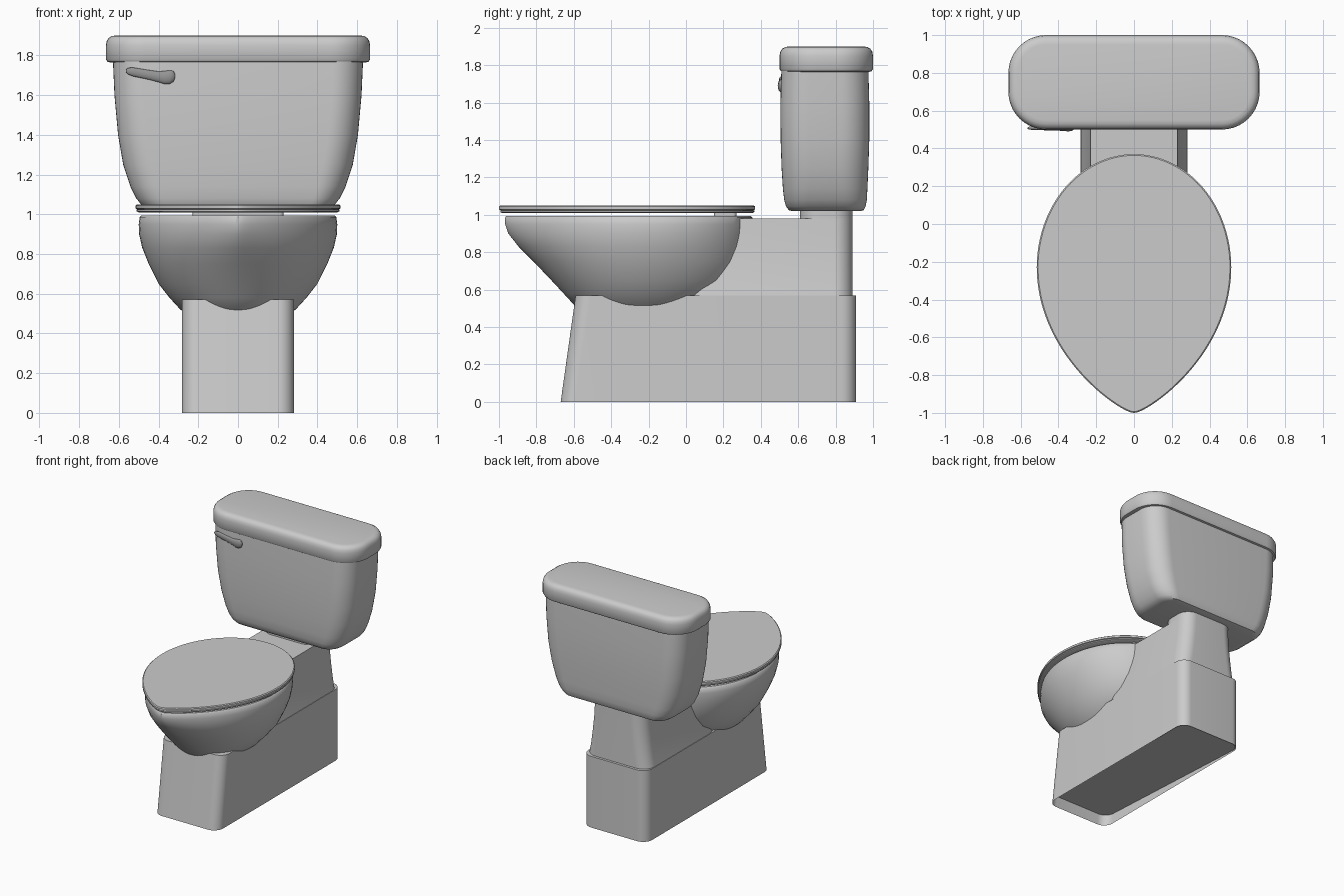
import bpy, bmesh
from math import sin, cos, pi, radians


def loft(name, rings, cap_start=True, cap_end=True, loop=False):
    """Skin a stack of equal-length point rings."""
    bm = bmesh.new()
    vs = [[bm.verts.new(p) for p in ring] for ring in rings]
    n = len(vs[0])
    pairs = list(zip(vs, vs[1:])) + ([(vs[-1], vs[0])] if loop else [])
    for a, b in pairs:
        for i in range(n):
            j = (i + 1) % n
            bm.faces.new((a[i], a[j], b[j], b[i]))
    if cap_start and not loop:
        bm.faces.new(vs[0][::-1])
    if cap_end and not loop:
        bm.faces.new(vs[-1])
    bmesh.ops.recalc_face_normals(bm, faces=bm.faces)
    me = bpy.data.meshes.new(name)
    bm.to_mesh(me)
    bm.free()
    me.shade_smooth()
    me.set_sharp_from_angle(angle=radians(40))
    ob = bpy.data.objects.new(name, me)
    bpy.context.collection.objects.link(ob)
    return ob


def rrect(z, hx, y0, y1, r, n=10):
    """Horizontal rounded rectangle."""
    pts = []
    for k, (cx, cy) in enumerate([(hx - r, y1 - r), (r - hx, y1 - r),
                                  (r - hx, y0 + r), (hx - r, y0 + r)]):
        for i in range(n + 1):
            a = k * pi / 2 + i * pi / 2 / n
            pts.append((cx + r * cos(a), cy + r * sin(a), z))
    return pts


def egg(z, hx, yf, yb, q=0.3, ym=-0.23, n=96):
    """Horizontal egg: elliptical back, front tapered by q with a round tip."""
    pts = []
    for i in range(n):
        a = 2 * pi * i / n
        c, s = cos(a), sin(a)
        x = c if s >= 0 else c * ((c * c + 0.04) / 1.04) ** q
        pts.append((hx * x, ym + s * (yb - ym if s >= 0 else ym - yf), z))
    return pts


# Pedestal base, with a recessed underside tilting up to the front
loft("pedestal_base", [rrect(0, 0.282, -0.67, 0.91, 0.08),
                       rrect(0.57, 0.282, -0.59, 0.91, 0.08)],
     cap_start=False)
loft("base_underside", [[(x, y, 0.005 + 0.05 * (0.9 - y) + dz)
                         for x, y, _ in rrect(0, 0.278, -0.655, 0.905, 0.08)]
                        for dz in (0, 0.01)])

# Neck flaring down to the base, and raised tank support
neck = [(0.56, 0.28), (0.64, 0.265), (0.75, 0.25), (0.87, 0.237), (0.98, 0.23)]
loft("neck", [rrect(z, hx, 0.0, 0.89, 0.1) for z, hx in neck])
loft("tank_support", [rrect(z, 0.23, 0.61, 0.89, 0.1) for z in (0.93, 1.03)])

# Bowl: outer skin, rim, then inner basin
bowl = [(0.43, 0.08, -0.35, -0.10, 0), (0.46, 0.20, -0.47, 0.03, 0),
        (0.52, 0.29, -0.60, 0.14, 0), (0.58, 0.345, -0.655, 0.22, 0.02),
        (0.65, 0.40, -0.72, 0.29, 0.05), (0.75, 0.45, -0.815, 0.33, 0.1),
        (0.83, 0.482, -0.895, 0.347, 0.18), (0.90, 0.498, -0.95, 0.355, 0.25),
        (0.95, 0.50, -0.967, 0.357), (0.985, 0.495, -0.968, 0.355),
        (0.995, 0.485, -0.96, 0.345),
        (0.995, 0.36, -0.76, 0.16), (0.93, 0.35, -0.74, 0.15),
        (0.75, 0.28, -0.60, 0.07), (0.60, 0.12, -0.38, -0.10)]
loft("bowl", [egg(*b) for b in bowl])

# Hinge block joining the seat to the bowl
loft("hinge_block", [rrect(z, 0.23, 0.15, 0.27, 0.02) for z in (0.97, 1.015)])

# Seat ring and lid
loft("seat", [egg(1.01, 0.50, -0.985, 0.355), egg(1.015, 0.51, -0.993, 0.365),
              egg(1.023, 0.51, -0.993, 0.365), egg(1.026, 0.50, -0.985, 0.355),
              egg(1.026, 0.34, -0.74, 0.14), egg(1.01, 0.34, -0.74, 0.14)],
     loop=True)
loft("seat_lid", [egg(1.024, 0.505, -0.99, 0.36), egg(1.029, 0.515, -1.0, 0.37),
                  egg(1.044, 0.515, -1.0, 0.37), egg(1.05, 0.508, -0.993, 0.363)])

# Tank, flaring upward
tank = [(1.02, 0.42, 0.57, 0.93, 0.08), (1.025, 0.455, 0.55, 0.95, 0.10),
        (1.045, 0.485, 0.535, 0.96, 0.12), (1.08, 0.512, 0.525, 0.967, 0.13),
        (1.14, 0.542, 0.518, 0.97, 0.14), (1.25, 0.578, 0.511, 0.975, 0.15),
        (1.40, 0.604, 0.506, 0.98, 0.15), (1.60, 0.622, 0.505, 0.98, 0.15),
        (1.78, 0.63, 0.51, 0.975, 0.15)]
loft("tank", [rrect(*t) for t in tank])

# Tank lid with softened edges
lid = [(1.765, 0.02), (1.768, 0.008), (1.78, 0), (1.85, 0), (1.872, 0.004),
       (1.888, 0.014), (1.897, 0.03), (1.90, 0.05)]
loft("tank_lid", [rrect(z, 0.665 - d, 0.5 + d, 1.0 - d, 0.2 - d) for z, d in lid])

# Flush handle: tapered lever with a fat rounded pivot end
lever = [(-0.565, 1.723, 0.005), (-0.555, 1.721, 0.016), (-0.53, 1.717, 0.022),
         (-0.45, 1.702, 0.024), (-0.40, 1.692, 0.027), (-0.37, 1.688, 0.033),
         (-0.345, 1.69, 0.035), (-0.325, 1.694, 0.027), (-0.316, 1.696, 0.008)]
handle = loft("flush_handle", [[(x, 0.508 + 0.5 * r * cos(2 * pi * i / 20),
                                 z + r * sin(2 * pi * i / 20)) for i in range(20)]
                               for x, z, r in lever])
dark = bpy.data.materials.new("dark_metal")
dark.diffuse_color = (0.3, 0.3, 0.3, 1)
handle.data.materials.append(dark)
